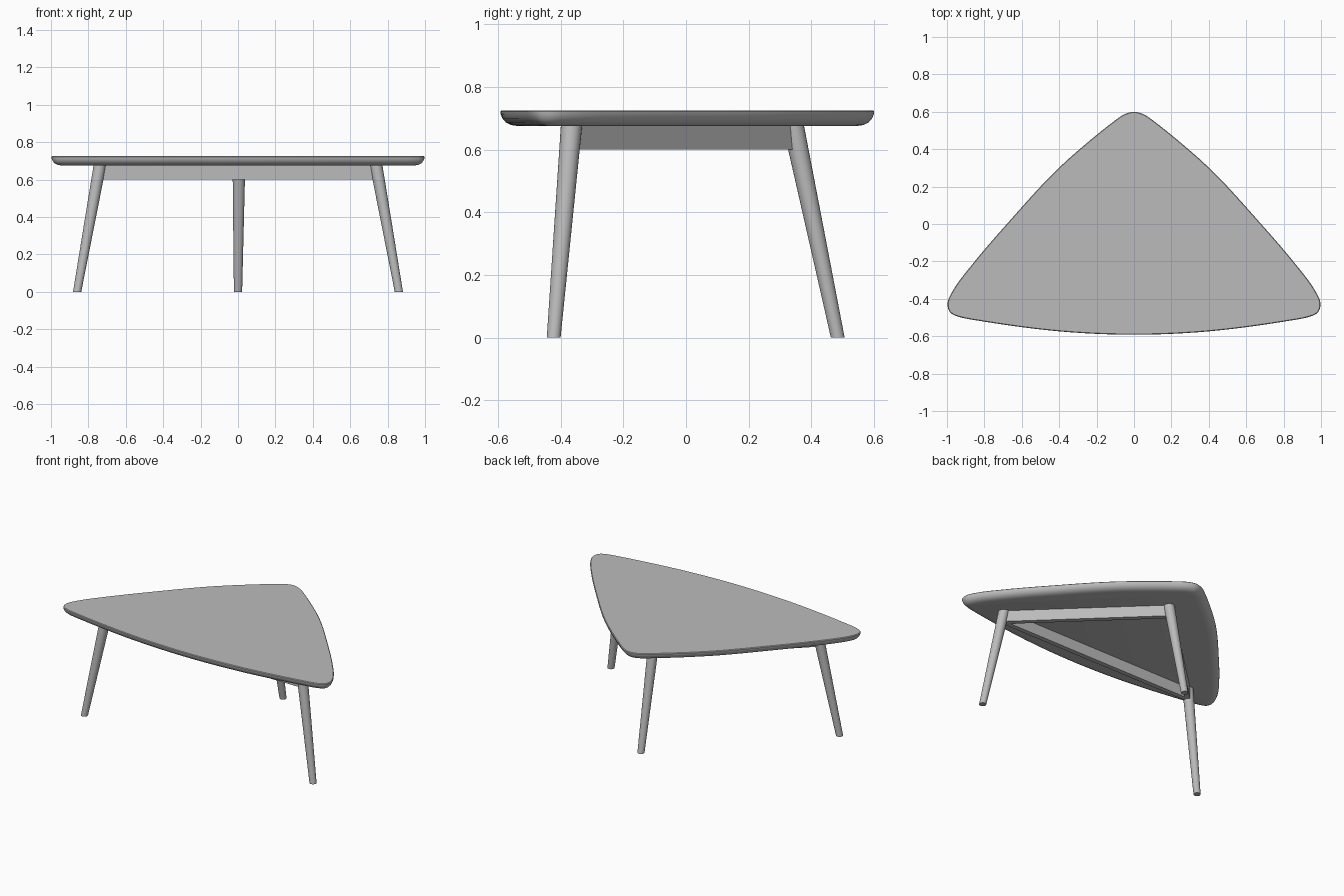
import bpy, bmesh, math
from mathutils import Vector

if "Cube" in bpy.data.objects:
    bpy.data.objects.remove(bpy.data.objects["Cube"])

grey = bpy.data.materials.new("warm_grey")
grey.diffuse_color = (0.5, 0.5, 0.5, 1)
grey.use_nodes = True
grey.node_tree.nodes["Principled BSDF"].inputs["Base Color"].default_value = grey.diffuse_color


def finish(bm, name, smooth=True):
    bmesh.ops.recalc_face_normals(bm, faces=bm.faces)
    me = bpy.data.meshes.new(name)
    bm.to_mesh(me)
    bm.free()
    ob = bpy.data.objects.new(name, me)
    bpy.context.collection.objects.link(ob)
    me.materials.append(grey)
    if smooth:
        bpy.ops.object.select_all(action='DESELECT')
        ob.select_set(True)
        bpy.context.view_layer.objects.active = ob
        bpy.ops.object.shade_smooth_by_angle(angle=math.radians(40))
    return ob


def spline(points, steps=6):
    """Closed centripetal-like smooth curve through the points."""
    out, n = [], len(points)
    for i in range(n):
        p = [Vector(points[(i + k) % n]) for k in (-1, 0, 1, 2)]
        t = [0.0]
        for a, b in zip(p, p[1:]):
            t.append(t[-1] + (b - a).length ** 0.5)
        m1 = (t[2] - t[1]) * ((p[1] - p[0]) / (t[1] - t[0]) - (p[2] - p[0]) / (t[2] - t[0]) + (p[2] - p[1]) / (t[2] - t[1]))
        m2 = (t[2] - t[1]) * ((p[2] - p[1]) / (t[2] - t[1]) - (p[3] - p[1]) / (t[3] - t[1]) + (p[3] - p[2]) / (t[3] - t[2]))
        for s in range(steps):
            u = s / steps
            out.append(p[1] * (2*u**3 - 3*u**2 + 1) + m1 * (u**3 - 2*u**2 + u)
                       + p[2] * (3*u**2 - 2*u**3) + m2 * (u**3 - u**2))
    return out


# Tabletop: rounded triangle with bowed sides and a rounded underside edge
right = [(0.05, 0.587), (0.1, 0.555), (0.4, 0.302), (0.68, 0.0), (0.86, -0.21),
         (0.965, -0.35), (0.997, -0.425), (0.985, -0.47), (0.95, -0.492),
         (0.8, -0.522), (0.4, -0.574)]
outline = [(0, 0.6)] + right + [(0, -0.592)] + [(-x, y) for x, y in reversed(right)]
pts = spline(outline)
n = len(pts)
normals = []
for i in range(n):
    d = (pts[(i + 1) % n] - pts[i - 1]).normalized()
    normals.append(Vector((-d.y, d.x)))          # outline runs clockwise: outward
bm = bmesh.new()
rings = []
for inset, z in [(0.055, 0.675), (0.035, 0.678), (0.018, 0.686), (0.007, 0.698),
                 (0.001, 0.712), (0.0, 0.721), (0.004, 0.725)]:
    rings.append([bm.verts.new((*(p - m * inset), z)) for p, m in zip(pts, normals)])
for a, b in zip(rings, rings[1:]):
    for i in range(n):
        j = (i + 1) % n
        bm.faces.new((a[i], a[j], b[j], b[i]))
bm.faces.new(rings[0])
bm.faces.new(rings[-1])
finish(bm, "tabletop")


# Legs: splayed tapered rounds with flat feet
def leg(name, foot, top, r_foot=0.022, r_top=0.034, sides=24):
    bm = bmesh.new()
    ends = []
    for (x, y, z), r in ((foot, r_foot), (top, r_top)):
        ends.append([bm.verts.new((x + r * math.cos(2 * math.pi * i / sides),
                                   y + r * math.sin(2 * math.pi * i / sides), z))
                     for i in range(sides)])
    for i in range(sides):
        j = (i + 1) % sides
        bm.faces.new((ends[0][i], ends[0][j], ends[1][j], ends[1][i]))
    bm.faces.new(ends[0])
    bm.faces.new(ends[1])
    finish(bm, name)


tops = {"left": (-0.738, -0.365), "right": (0.738, -0.365), "back": (0.005, 0.342)}
feet = {"left": (-0.86, -0.422), "right": (0.86, -0.422), "back": (0, 0.484)}
for k in tops:
    leg(k + "_leg", (*feet[k], 0), (*tops[k], 0.678))


# Rails: boards under the top joining the legs
def rail(name, a, b, thick=0.032, z0=0.6, z1=0.678):
    a, b = Vector(a), Vector(b)
    d = (b - a).normalized()
    side = Vector((-d.y, d.x)) * thick / 2
    bm = bmesh.new()
    base = [bm.verts.new((*p, z0)) for p in (a - side, b - side, b + side, a + side)]
    face = bm.faces.new(base)
    up = bmesh.ops.extrude_face_region(bm, geom=[face])["geom"]
    bmesh.ops.translate(bm, vec=(0, 0, z1 - z0),
                        verts=[v for v in up if isinstance(v, bmesh.types.BMVert)])
    finish(bm, name, smooth=False)


rail("front_rail", tops["left"], tops["right"])
rail("left_rail", tops["left"], tops["back"])
rail("right_rail", tops["right"], tops["back"])
